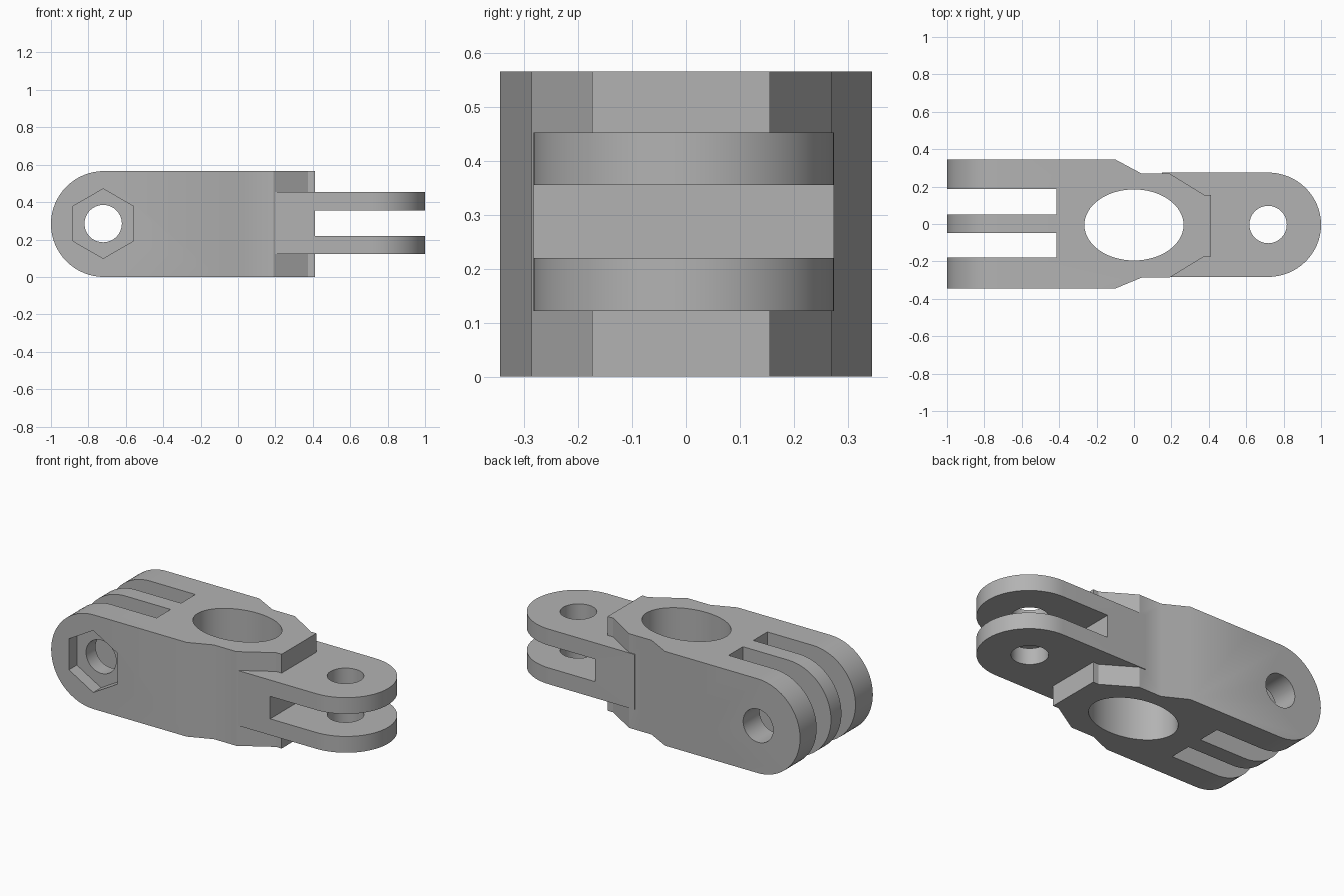
import bpy, bmesh, math
from mathutils import Vector

cube = bpy.data.objects.get("Cube")
if cube:
    bpy.data.objects.remove(cube, do_unlink=True)

HEIGHT = 0.566
MID = HEIGHT / 2
EYE_X = 0.717          # distance of both hinge holes from the centre
HOLE_R = 0.1

grey = bpy.data.materials.new("plain grey")
grey.use_nodes = True
colour = (0.45, 0.45, 0.45, 1)
grey.diffuse_color = colour
grey.node_tree.nodes["Principled BSDF"].inputs["Base Color"].default_value = colour


def arc(cx, cy, rx, ry, start, end, steps):
    angles = [math.radians(start + (end - start) * i / steps) for i in range(steps + 1)]
    return [(cx + rx * math.cos(a), cy + ry * math.sin(a)) for a in angles]


def ring(cx, cy, rx, ry, steps, turn=0):
    return arc(cx, cy, rx, ry, turn, turn + 360, steps)[:-1]


def prism(name, outline, low, high, axis="z"):
    """Extrude an outline: xy outlines along z, xz outlines along y."""
    bm = bmesh.new()
    if axis == "z":
        points = [(x, y, low) for x, y in outline]
        shift = Vector((0, 0, high - low))
    else:
        points = [(x, low, z) for x, z in outline]
        shift = Vector((0, high - low, 0))
    face = bm.faces.new([bm.verts.new(p) for p in points])
    grown = bmesh.ops.extrude_face_region(bm, geom=[face])["geom"]
    bmesh.ops.translate(bm, vec=shift, verts=[v for v in grown if isinstance(v, bmesh.types.BMVert)])
    bmesh.ops.recalc_face_normals(bm, faces=bm.faces)
    mesh = bpy.data.meshes.new(name)
    bm.to_mesh(mesh)
    bm.free()
    mesh.materials.append(grey)
    obj = bpy.data.objects.new(name, mesh)
    bpy.context.collection.objects.link(obj)
    return obj


def box(x0, x1, y0, y1):
    return [(x0, y0), (x1, y0), (x1, y1), (x0, y1)]


def combine(target, tool, operation):
    mod = target.modifiers.new(operation, "BOOLEAN")
    mod.operation, mod.solver, mod.object = operation, "EXACT", tool
    bpy.context.view_layer.objects.active = target
    bpy.ops.object.modifier_apply(modifier=mod.name)
    bpy.data.objects.remove(tool, do_unlink=True)


# Body: waisted plan with a chamfered nose
front_edge = [(-1.1, -0.345), (-0.1, -0.345), (0.04, -0.287), (0.19, -0.287),
              (0.375, -0.174), (0.412, -0.174)]
back_edge = [(0.412, 0.156), (0.375, 0.156), (0.19, 0.27), (0.04, 0.27),
             (-0.1, 0.345), (-1.1, 0.345)]
body = prism("hinge_link", front_edge + back_edge, 0, HEIGHT)

# Rounded hinge end, seen from the side
side = arc(-EYE_X, MID, MID, MID, 90, 270, 32) + [(0.6, 0), (0.6, HEIGHT)]
combine(body, prism("side_profile", side, -0.5, 0.5, "y"), "INTERSECT")

# Flat tongue with a rounded tip, later split into two arms
tongue = [(0.15, 0.275), (0.15, -0.283)]
tongue += arc(EYE_X, -0.004, 1 - EYE_X, 0.279, -90, 90, 32)
tongue[1] = (0.15, tongue[2][1])
combine(body, prism("tongue", tongue, 0.122, 0.453), "UNION")

# Gap between the two arms
combine(body, prism("arm_gap", box(0.412, 1.1, -0.5, 0.5), 0.22, 0.355), "DIFFERENCE")

# Two slots that leave three prongs
for y0, y1 in ((-0.18, -0.047), (0.052, 0.188)):
    combine(body, prism("prong_slot", box(-1.1, -0.415, y0, y1), -0.1, 0.7), "DIFFERENCE")

# Oval bore, hinge holes and the hexagonal nut pocket
oval = ring(0, -0.005, 0.265, 0.19, 64)
arm_hole = ring(EYE_X, -0.003, HOLE_R, HOLE_R, 32)
prong_hole = ring(-EYE_X - 0.004, MID + 0.002, HOLE_R, HOLE_R, 32)
hexagon = ring(-EYE_X - 0.004, MID + 0.002, 0.186, 0.186, 6, 30)
combine(body, prism("oval_bore", oval, -0.1, 0.7), "DIFFERENCE")
combine(body, prism("arm_hole", arm_hole, -0.1, 0.7), "DIFFERENCE")
combine(body, prism("prong_hole", prong_hole, -0.5, 0.5, "y"), "DIFFERENCE")
combine(body, prism("nut_pocket", hexagon, -0.5, -0.27, "y"), "DIFFERENCE")

# Smooth curves, crisp edges
bpy.ops.object.select_all(action="DESELECT")
body.select_set(True)
bpy.context.view_layer.objects.active = body
bpy.ops.object.shade_smooth_by_angle(angle=math.radians(29))
